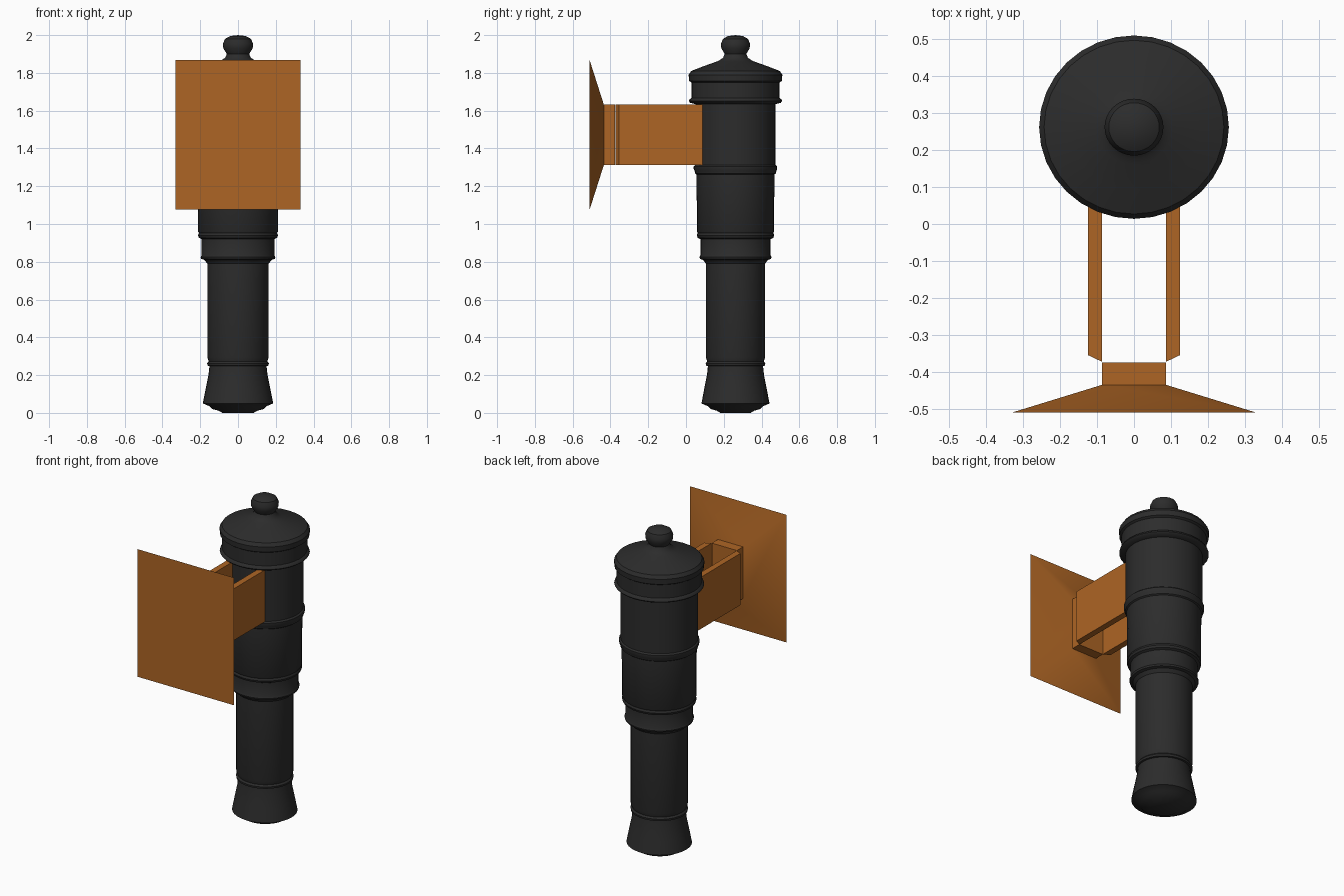
import bpy, bmesh, math

if "Cube" in bpy.data.objects:
    bpy.data.objects.remove(bpy.data.objects["Cube"])

AXIS_Y = 0.262


def material(name, color):
    m = bpy.data.materials.new(name)
    m.diffuse_color = (*color, 1)
    m.use_nodes = True
    m.node_tree.nodes["Principled BSDF"].inputs["Base Color"].default_value = m.diffuse_color
    return m


iron = material("dark_iron", (0.025, 0.025, 0.025))
copper = material("copper", (0.42, 0.13, 0.018))


def finish(bm, name, mat, angle):
    bmesh.ops.recalc_face_normals(bm, faces=bm.faces)
    me = bpy.data.meshes.new(name)
    bm.to_mesh(me)
    bm.free()
    ob = bpy.data.objects.new(name, me)
    bpy.context.collection.objects.link(ob)
    me.materials.append(mat)
    bpy.ops.object.select_all(action='DESELECT')
    ob.select_set(True)
    bpy.context.view_layer.objects.active = ob
    bpy.ops.object.shade_smooth_by_angle(angle=math.radians(angle))
    return ob


def lathe(name, profile, segments=32):
    bm = bmesh.new()
    vs = [bm.verts.new((r, 0, z)) for r, z in profile]
    es = [bm.edges.new(p) for p in zip(vs, vs[1:])]
    bmesh.ops.spin(bm, geom=vs + es, cent=(0, 0, 0), axis=(0, 0, 1),
                   angle=math.tau, steps=segments)
    bmesh.ops.remove_doubles(bm, verts=bm.verts, dist=0.0005)
    for v in bm.verts:  # barrel is slightly wider than deep
        v.co.x *= 1.035
        v.co.y += AXIS_Y
    return finish(bm, name, iron, 35)


# Barrel, muzzle down: muzzle swell, chase, rings, breech
lathe("cannon_barrel", [
    (0, 0), (0.08, 0), (0.10, 0.012), (0.13, 0.02), (0.145, 0.035), (0.18, 0.05),
    (0.165, 0.13), (0.151, 0.20), (0.146, 0.248),
    (0.156, 0.25), (0.158, 0.262), (0.150, 0.272), (0.157, 0.295),
    (0.157, 0.79), (0.172, 0.81), (0.188, 0.815), (0.191, 0.825), (0.186, 0.835),
    (0.186, 0.92), (0.200, 0.927), (0.205, 0.94), (0.200, 0.953), (0.204, 0.96),
    (0.206, 1.262), (0.214, 1.268), (0.216, 1.28), (0.221, 1.29), (0.221, 1.305),
    (0.212, 1.313), (0.212, 1.635), (0.24, 1.642), (0.247, 1.65), (0.243, 1.66),
    (0.234, 1.667), (0.234, 1.75), (0.246, 1.758), (0.248, 1.79), (0.235, 1.81),
    (0.17, 1.835), (0.10, 1.86), (0.085, 1.867), (0.066, 1.88), (0.057, 1.90),
    (0.075, 1.93), (0.077, 1.955), (0.066, 1.98), (0.04, 1.995), (0, 2.0)])


# Wall plate: flat front, tapered back running into a square boss
def loft(name, sections):
    bm = bmesh.new()
    rings = []
    for y, hx, hz in sections:
        rings.append([bm.verts.new((sx * hx, y, 1.472 + sz * hz))
                      for sx, sz in ((-1, -1), (1, -1), (1, 1), (-1, 1))])
    for a, b in zip(rings, rings[1:]):
        for i in range(4):
            j = (i + 1) % 4
            bm.faces.new((a[i], a[j], b[j], b[i]))
    bm.faces.new(rings[0])
    bm.faces.new(rings[-1])
    return finish(bm, name, copper, 30)


loft("wall_plate", [(-0.51, 0.33, 0.395), (-0.435, 0.086, 0.16), (-0.375, 0.086, 0.16)])

# Pair of flat arms holding the barrel, front ends slanted
for side, s in (("left", -1), ("right", 1)):
    bm = bmesh.new()
    outline = [(0.086, -0.373), (0.124, -0.355), (0.124, 0.10), (0.086, 0.10)]
    base = bm.faces.new([bm.verts.new((s * x, y, 1.312)) for x, y in outline])
    ext = bmesh.ops.extrude_face_region(bm, geom=[base], use_keep_orig=True)
    for v in ext["geom"]:
        if isinstance(v, bmesh.types.BMVert):
            v.co.z = 1.632
    finish(bm, side + "_arm", copper, 30)
